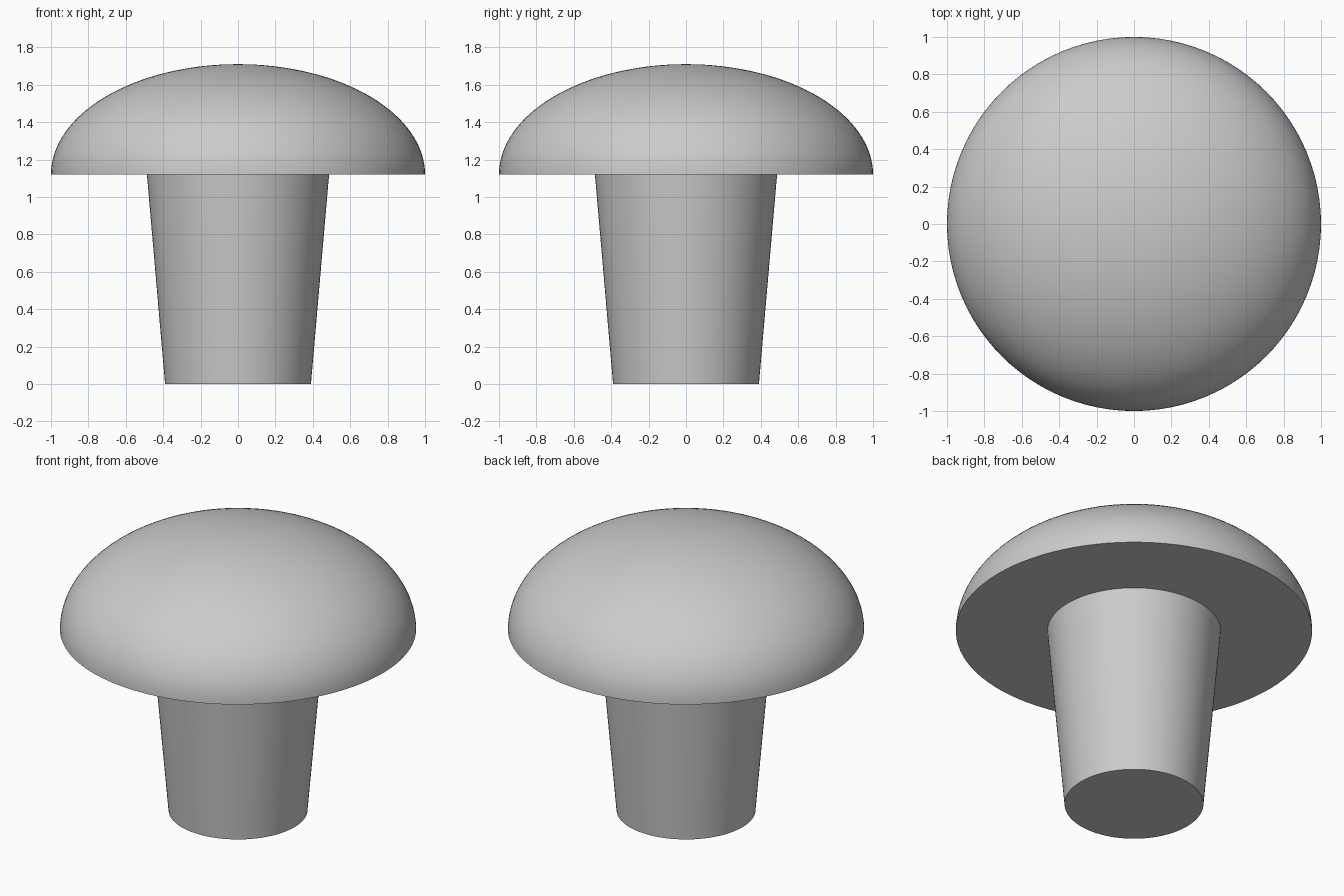
import bpy
import bmesh
from math import sin, cos, pi, radians

cube = bpy.data.objects.get("Cube")
if cube:
    bpy.data.objects.remove(cube, do_unlink=True)

SEGMENTS = 96
CAP_BASE, CAP_HEIGHT, CAP_RADIUS = 1.12, 0.59, 1.0
FOOT_RADIUS, NECK_RADIUS = 0.39, 0.487

grey = bpy.data.materials.new("plain grey")
grey.use_nodes = True
colour = (0.6, 0.6, 0.6, 1)
grey.diffuse_color = colour
grey.node_tree.nodes["Principled BSDF"].inputs["Base Color"].default_value = colour


def lathe(name, profile):
    """Spin an (r, z) profile that starts and ends on the axis."""
    bm = bmesh.new()
    verts = [bm.verts.new((r, 0, z)) for r, z in profile]
    edges = [bm.edges.new(pair) for pair in zip(verts, verts[1:])]
    bmesh.ops.spin(bm, geom=verts + edges, cent=(0, 0, 0), axis=(0, 0, 1),
                   angle=2 * pi, steps=SEGMENTS, use_merge=True)
    bmesh.ops.remove_doubles(bm, verts=bm.verts, dist=1e-5)
    bmesh.ops.recalc_face_normals(bm, faces=bm.faces)
    mesh = bpy.data.meshes.new(name)
    bm.to_mesh(mesh)
    bm.free()
    mesh.materials.append(grey)
    obj = bpy.data.objects.new(name, mesh)
    bpy.context.collection.objects.link(obj)
    bpy.ops.object.select_all(action="DESELECT")
    obj.select_set(True)
    bpy.context.view_layer.objects.active = obj
    bpy.ops.object.shade_smooth_by_angle(angle=radians(35))
    return obj


# Tapered stem, wider at the neck and closed at the foot
lathe("stem", [(0, 0), (FOOT_RADIUS, 0), (NECK_RADIUS, CAP_BASE), (0, CAP_BASE)])

# Domed cap: half an ellipsoid with a flat underside
STEPS = 32
dome = [(CAP_RADIUS * cos(i / STEPS * pi / 2),
         CAP_BASE + CAP_HEIGHT * sin(i / STEPS * pi / 2)) for i in range(STEPS)]
lathe("cap", [(0, CAP_BASE)] + dome + [(0, CAP_BASE + CAP_HEIGHT)])
